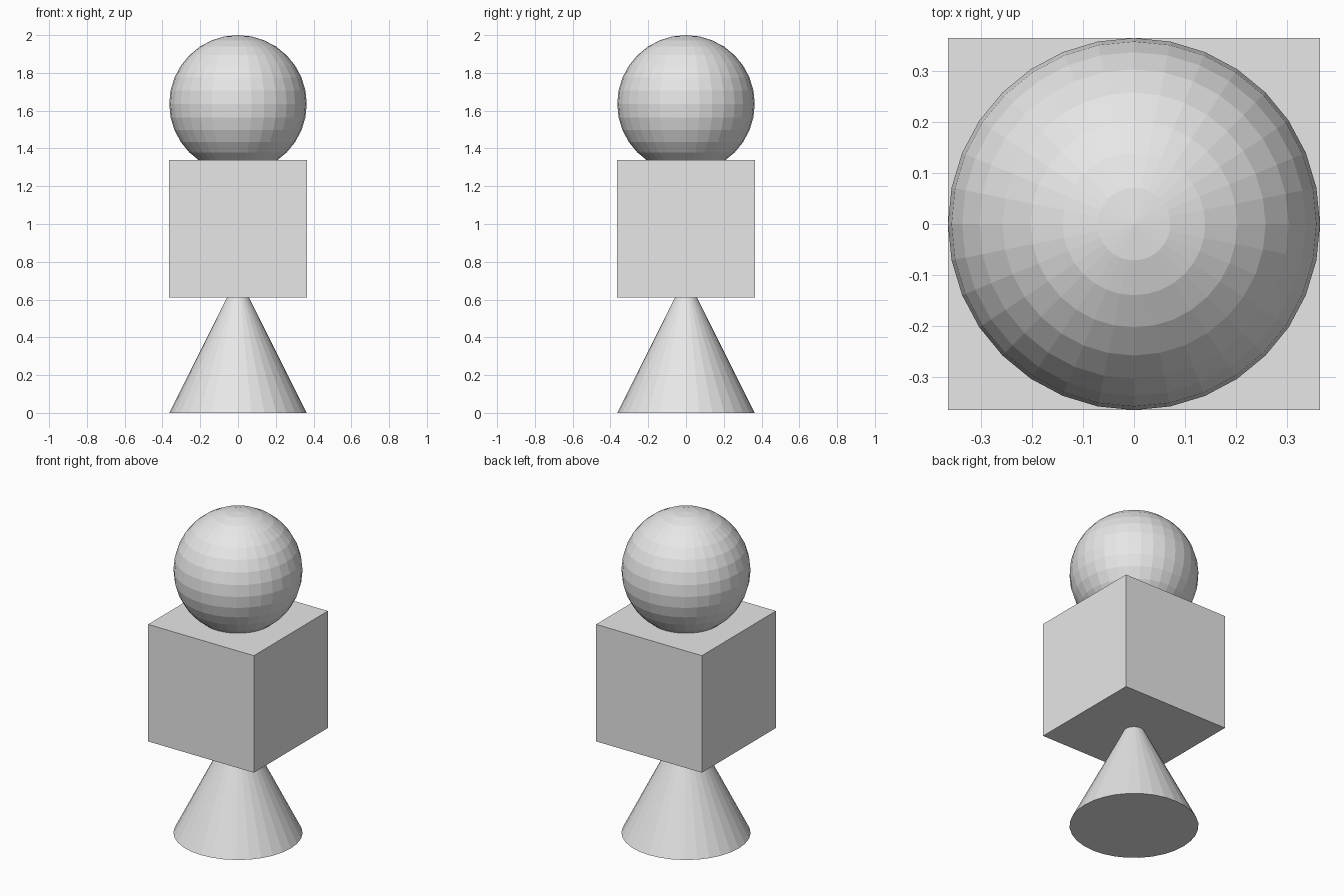
import bpy

if "Cube" in bpy.data.objects:
    bpy.data.objects.remove(bpy.data.objects["Cube"])

R = 0.364  # shared half-width of all three parts

grey = bpy.data.materials.new("light_grey")
grey.diffuse_color = (0.8, 0.8, 0.8, 1.0)
grey.use_nodes = True
grey.node_tree.nodes["Principled BSDF"].inputs["Base Color"].default_value = grey.diffuse_color


def finish(name):
    """Name the newest primitive and give it the flat grey colour."""
    obj = bpy.context.object
    obj.name = obj.data.name = name
    obj.data.materials.append(grey)


# Cone base, its tip hidden inside the cube
bpy.ops.mesh.primitive_cone_add(vertices=32, radius1=R, radius2=0, depth=2 * R,
                                location=(0, 0, R))
finish("cone_base")

# Cube body
bpy.ops.mesh.primitive_cube_add(size=2 * R, location=(0, 0, 0.974))
finish("cube_body")

# Faceted ball on top, sunk slightly into the cube
bpy.ops.mesh.primitive_uv_sphere_add(segments=32, ring_count=16, radius=R,
                                     location=(0, 0, 2 - R))
finish("ball_head")
